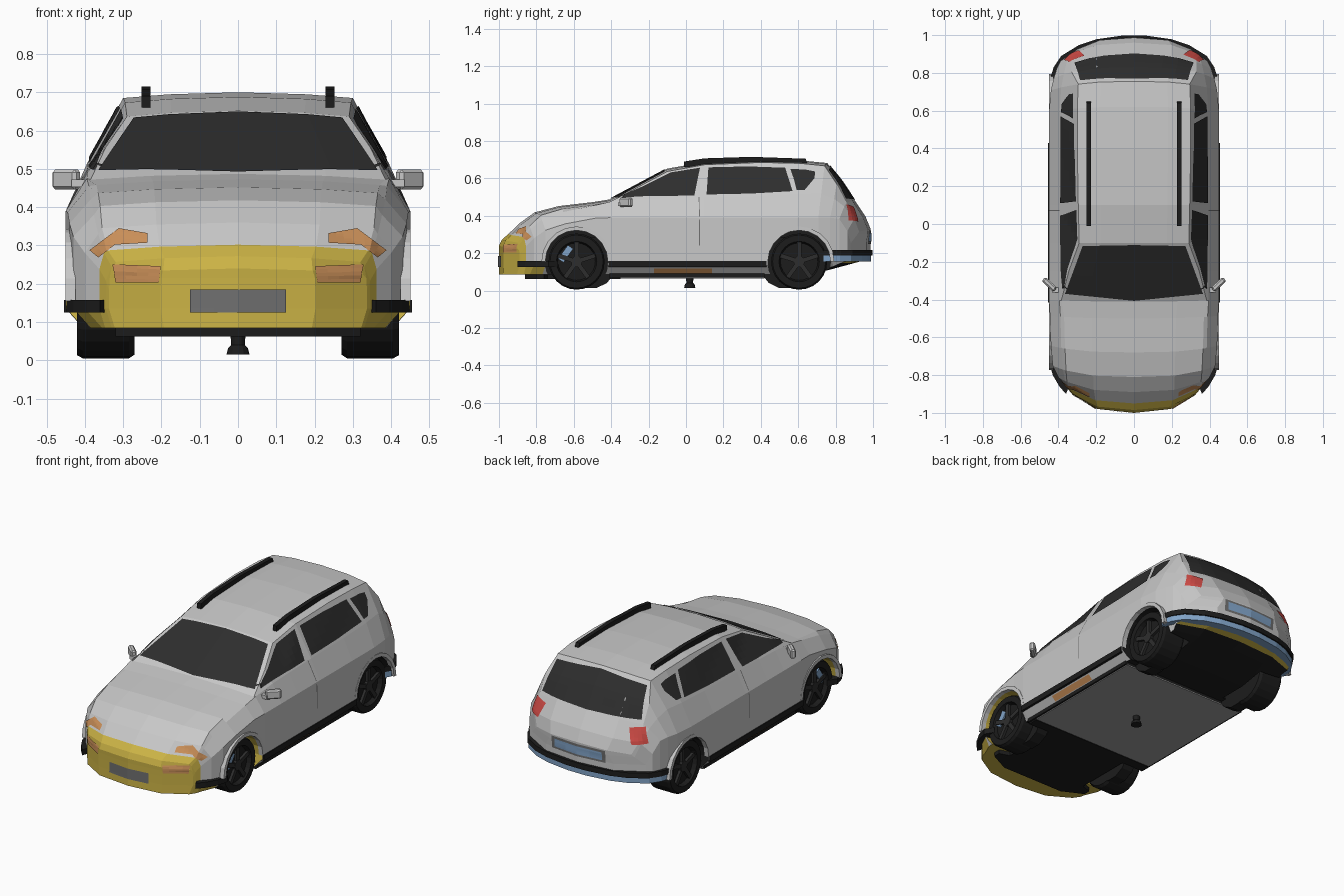
import bpy, bmesh, math
from mathutils import Vector, Matrix
from mathutils.bvhtree import BVHTree

if "Cube" in bpy.data.objects:
    bpy.data.objects.remove(bpy.data.objects["Cube"])


def material(name, *rgb):
    m = bpy.data.materials.new(name)
    m.use_nodes = True
    m.diffuse_color = (*rgb, 1)
    m.node_tree.nodes["Principled BSDF"].inputs["Base Color"].default_value = (*rgb, 1)
    return m


PAINT = material("silver paint", .58, .58, .58)
YELLOW = material("yellow bumper", .6, .45, .06)
BLACK = material("black trim", .012, .012, .012)
PANEL = material("mid grey", .16, .16, .16)
FLOOR = material("underside grey", .34, .34, .34)
GLASS = material("dark glass", .027, .027, .027)
ORANGE = material("orange lamp", .6, .28, .1)
RED = material("red lamp", .62, .07, .06)
BLUE = material("blue trim", .22, .37, .58)
BODY_COLOURS = (PAINT, YELLOW, BLACK)
BOTH = (1, -1)


def make(name, bm, *mats, recalc=True):
    if recalc:
        bmesh.ops.recalc_face_normals(bm, faces=bm.faces)
    mesh = bpy.data.meshes.new(name)
    bm.to_mesh(mesh)
    bm.free()
    for m in mats:
        mesh.materials.append(m)
    ob = bpy.data.objects.new(name, mesh)
    bpy.context.collection.objects.link(ob)
    return ob


def flat(u, v, depth):
    return (u, v, depth)


def upright(u, v, depth):
    return (depth, u, v)


def prism(name, outline, place, start, end, mat):
    """Extrude a flat outline between two depths."""
    bm = bmesh.new()
    lo, hi = [[bm.verts.new(place(u, v, d)) for u, v in outline] for d in (start, end)]
    bm.faces.new(lo)
    bm.faces.new(hi)
    for i in range(len(lo)):
        bm.faces.new((lo[i - 1], lo[i], hi[i], hi[i - 1]))
    return make(name, bm, mat)


def lathe(name, profile, axis, centre, *mats, segs=24):
    """Spin (radius, offset) pairs about the x or z axis."""
    bm = bmesh.new()
    rings = []
    for radius, offset in profile:
        ring = []
        for k in range(segs):
            c, s = [radius * f(math.tau * k / segs) for f in (math.cos, math.sin)]
            p = (offset, c, s) if axis == "x" else (c, s, offset)
            ring.append(bm.verts.new(Vector(centre) + Vector(p)))
        rings.append(ring)
    for p, q in zip(rings, rings[1:]):
        for k in range(segs):
            bm.faces.new((p[k - 1], p[k], q[k], q[k - 1]))
    bm.faces.new(rings[0])
    bm.faces.new(rings[-1])
    return make(name, bm, *mats)


# Body sections: y, half width, belt height, roof or hood half width, centre height
SECTIONS = [
    (-1, .337, .215, .325, .24), (-.985, .345, .245, .32, .272), (-.95, .362, .28, .34, .302),
    (-.89, .4, .33, .355, .36), (-.81, .43, .38, .36, .418), (-.68, .44, .42, .365, .452),
    (-.5, .445, .455, .37, .473), (-.41, .45, .475, .385, .487), (-.25, .45, .49, .345, .572),
    (-.1, .45, .495, .29, .652), (.1, .45, .5, .295, .688), (.4, .45, .505, .3, .7),
    (.62, .45, .515, .3, .695), (.755, .44, .52, .295, .682), (.835, .425, .49, .33, .585),
    (.9, .41, .45, .33, .485), (.96, .39, .375, .33, .395), (.987, .36, .3, .3, .33)]
CROWN = .015


def bowed(x, z, y, width):
    """Sections curve in plan, more strongly toward the ends of the car."""
    return Vector((x, y - .11 * y ** 3 * (abs(x) / width) ** 3, z))


def half_section(y, width, belt, top, height):
    floor = .085 + max(0, .27 * (y - .67))
    sill = width - (.045 if abs(y) < .9 else .015)
    edge = height - CROWN
    points = [(0, floor), (.6 * sill, floor), (sill, floor), (width, floor + .05),
              (width, min(.39, .85 * belt)), (max(.875 * width, top + .01), belt),
              (top, edge), (.6 * top, edge + .65 * CROWN), (0, height)]
    return [bowed(x, z, y, width) for x, z in points]


def flip(p):
    return Vector((-p.x, p.y, p.z))


body = bmesh.new()
halves = [half_section(*s) for s in SECTIONS]
rings = [[body.verts.new(p) for p in h + [flip(q) for q in h[-2:0:-1]]] for h in halves]
for k, (a, b) in enumerate(zip(rings, rings[1:])):
    for i in range(len(a)):
        body.faces.new((a[i - 1], a[i], b[i], b[i - 1])).material_index = 1 if k < 2 else 0

# Curved nose and tail faces
for index, colour in ((0, 1), (-1, 0)):
    y, width = SECTIONS[index][:2]
    rows = []
    for level, p in enumerate(halves[index][2:7]):
        row = []
        for t, rise in ((-1, 0), (-.6, .65), (0, 1), (.6, .65), (1, 0)):
            z = p.z + (rise * CROWN if level == 4 else 0)
            row.append(body.verts.new(bowed(p.x * t, z, y, width)))
        rows.append(row)
    for r, q in zip(rows, rows[1:]):
        for i in range(4):
            body.faces.new((r[i], r[i + 1], q[i + 1], q[i])).material_index = colour
bmesh.ops.remove_doubles(body, verts=body.verts, dist=.0005)
bmesh.ops.recalc_face_normals(body, faces=body.faces)

# Underside and sill colours
for f in body.faces:
    c = f.calc_center_median()
    if f.normal.z < -.3 and c.z < .2:
        if c.y < -.72 or c.y > .87:
            f.material_index = 1
        elif f.normal.z < -.85:
            f.material_index = 2
tree = BVHTree.FromBMesh(body)
shell = make("body_shell", body, *BODY_COLOURS)

# Wheel arches, with a yellow liner at the front
WHEELS = {"front": -.585, "rear": .605}
AXLE = .155
cutters = []
for end, wy in WHEELS.items():
    for s in BOTH:
        cutter = lathe("arch_cutter", [(.168, .25 * s), (.168, .6 * s)], "x", (0, wy, AXLE),
                       *BODY_COLOURS, segs=20)
        cutter.hide_render = True
        for p in cutter.data.polygons:
            p.material_index = 1 if end == "front" and len(p.vertices) == 4 else 2
        mod = shell.modifiers.new("arch", "BOOLEAN")
        mod.operation, mod.solver, mod.object = "DIFFERENCE", "EXACT", cutter
        cutters.append(cutter)
bpy.context.view_layer.update()
cut = bpy.data.meshes.new_from_object(shell.evaluated_get(bpy.context.evaluated_depsgraph_get()))
shell.modifiers.clear()
shell.data = cut
for cutter in cutters:
    bpy.data.objects.remove(cutter)


def refine(line, n):
    out = [Vector(a).lerp(Vector(b), k / n) for a, b in zip(line, line[1:]) for k in range(n)]
    return out + [Vector(line[-1])]


def plate(name, lower, upper, axis, mat, sides=(1,), steps=4, rows=5, lift=.004):
    """Lay a thin plate on the body, seen from the side, front, back or top."""
    for s in sides:
        ray = Vector({"side": (-s, 0, 0), "front": (0, 1, 0), "back": (0, -1, 0), "top": (0, 0, -1)}[axis])
        bm = bmesh.new()
        grid = []
        for r in range(rows + 1):
            row = []
            for a, b in zip(refine(lower, steps), refine(upper, steps)):
                u, v = a.lerp(b, r / rows)
                p = Vector((0, u, v) if axis == "side" else (u * s, v, 0) if axis == "top" else (u * s, 0, v))
                hit, normal = tree.ray_cast(p - ray * 2, ray)[:2]
                if hit is None:
                    hit, normal = tree.find_nearest(p - ray)[:2]
                row.append(bm.verts.new(hit + normal * lift))
            grid.append(row)
        for p, q in zip(grid, grid[1:]):
            for i in range(len(p) - 1):
                f = bm.faces.new((p[i], p[i + 1], q[i + 1], q[i]))
                f.normal_update()
                if f.normal.dot(ray) > 0:
                    f.normal_flip()
        prefix = "" if len(sides) == 1 else "left_" if s > 0 else "right_"
        make(prefix + name, bm, mat, recalc=False)


def box(x, low, high):
    return [(-x, low), (x, low)], [(-x, high), (x, high)]


# Glass
plate("windshield", [(-.365, -.368), (0, -.405), (.365, -.368)],
      [(-.272, -.115), (0, -.11), (.272, -.115)], "top", GLASS, steps=6)
plate("rear_window", [(-.315, .49), (0, .485), (.315, .49)],
      [(-.285, .645), (0, .668), (.285, .645)], "back", GLASS)
plate("front_side_window", [(-.375, .493), (-.23, .502), (-.08, .504), (.045, .507)],
      [(-.36, .5), (-.23, .555), (-.08, .63), (.075, .655)], "side", GLASS, BOTH)
plate("rear_side_window", [(.11, .512), (.35, .517), (.57, .53)],
      [(.12, .657), (.33, .662), (.53, .655)], "side", GLASS, BOTH)
plate("quarter_window", [(.575, .6), (.592, .535), (.635, .537), (.687, .6)],
      [(.558, .648), (.6, .647), (.64, .645), (.69, .635)], "side", GLASS, BOTH)
plate("door_seam", [(.07, .24), (.075, .24)], [(.068, .5), (.073, .5)], "side", PANEL, BOTH, 1, 8, .002)
plate("sill_insert", *[[(-.17, z), (.14, z)] for z in (.094, .12)], "side", ORANGE, BOTH)

# Lamps and number plates
plate("headlight", [(.235, .305), (.32, .3), (.362, .268)],
      [(.235, .33), (.31, .343), (.385, .287)], "front", ORANGE, BOTH)
plate("fog_light", [(.205, .203), (.318, .203)], [(.2, .245), (.325, .25)], "front", ORANGE, BOTH)
plate("taillight", [(.295, .368), (.368, .375)], [(.262, .447), (.342, .46)], "back", RED, BOTH)
plate("front_plate", *box(.125, .125, .185), "front", PANEL)
plate("rear_plate_frame", *box(.17, .25, .32), "back", PANEL, lift=.003)
plate("rear_plate", *box(.15, .262, .308), "back", BLUE, lift=.005)


def band(line, outer, inner):
    """Strip between two scaled copies of a plan line."""
    return [(x * outer, y * outer) for x, y in line] + [(x * inner, y * inner) for x, y in reversed(line)]


def mirrored(line, s):
    return [(x * s, y) for x, y in line]


def symmetric(line):
    return line + mirrored(line[::-1], -1)


# Rear bumper strips
rear = symmetric([(.442, .775), (.425, .83), (.385, .89), (.29, .948), (.2, .978), (.06, .998)])
prism("rear_black_strip", band(rear, 1, .95), flat, .187, .217, BLACK)
prism("rear_blue_strip", band(rear, .992, .94), flat, .155, .187, BLUE)

# Underbody trays
front_tray = [(.2, -.86), (.32, -.8), (.32, -.76), (.26, -.74), (.26, -.41), (.4, -.41), (.4, -.35)]
prism("front_tray", symmetric(front_tray), flat, .062, .09, BLACK)
prism("middle_tray_rim", symmetric([(.41, -.41), (.41, .42)]), flat, .07, .092, BLACK)
prism("middle_tray", symmetric([(.4, -.35), (.4, .42)]), flat, .065, .08, FLOOR)

NOSE = [(.448, -.735), (.43, -.8), (.395, -.86), (.36, -.9)]
SILL = [(.43, -.415), (.455, -.415), (.455, .43), (.43, .43)]
RAIL = [(-.01, .66), (-.01, .69), (.1, .707), (.35, .715), (.64, .705), (.65, .675)]
TYRE = [(.1, .27), (.14, .27), (.15, .285), (.15, .405), (.142, .42), (.108, .42), (.1, .395)]
for s in BOTH:
    side = "left_" if s > 0 else "right_"
    # Side mouldings and roof rail
    prism(side + "front_strip", band(mirrored(NOSE, s), 1, .93), flat, .125, .157, BLACK)
    prism(side + "side_moulding", mirrored(SILL, s), flat, .125, .157, BLACK)
    prism(side + "roof_rail", RAIL, upright, s * .228, s * .252, BLACK)

    # Door mirror and its arm
    bm = bmesh.new()
    bmesh.ops.create_cube(bm, size=1, matrix=Matrix.Translation((s * .448, -.32, .472))
                          @ Matrix.Rotation(s * .75, 4, "Z") @ Matrix.Diagonal((.085, .03, .052, 1)))
    bmesh.ops.bevel(bm, geom=bm.edges[:], offset=.008, segments=1, affect="EDGES")
    bmesh.ops.create_cube(bm, size=1, matrix=Matrix.Translation((s * .41, -.35, .462))
                          @ Matrix.Diagonal((.05, .025, .02, 1)))
    make(side + "mirror", bm, PAINT)

    for end, wy in WHEELS.items():
        name = side + end
        # Tyre, hub and spokes
        lathe(name + "_tyre", [(r, h * s) for r, h in TYRE], "x", (0, wy, AXLE), BLACK)
        lathe(name + "_hub", [(.03, .39 * s), (.03, .412 * s)], "x", (0, wy, AXLE), GLASS, segs=12)
        bm = bmesh.new()
        for k in range(5):
            bmesh.ops.create_cube(bm, size=1, matrix=Matrix.Translation((s * .402, wy, AXLE))
                                  @ Matrix.Rotation(math.tau * k / 5, 4, "X")
                                  @ Matrix.Translation((0, 0, .062)) @ Matrix.Diagonal((.016, .024, .09, 1)))
        make(name + "_spokes", bm, GLASS)
        # Inner housing, set toward the middle of the car
        inner = wy - math.copysign(.075, wy)
        lathe(name + "_housing", [(.14, .27 * s), (.14, .34 * s)], "x", (0, inner, .15), BLACK, segs=14)
        # Arch lip
        turns = [math.pi * t / 10 for t in range(11)]
        arc = [(.188 * math.cos(t), .188 * math.sin(t)) for t in turns]
        lip = [(wy + u, AXLE + v) for u, v in band(arc, 1, .89)]
        prism(name + "_arch_lip", lip, upright, s * .425, s * .451, PAINT)

    # Blue guard behind the front spokes
    bm = bmesh.new()
    bmesh.ops.create_cube(bm, size=1, matrix=Matrix.Translation((s * .398, WHEELS["front"], AXLE))
                          @ Matrix.Rotation(.95, 4, "X") @ Matrix.Translation((0, 0, .072))
                          @ Matrix.Diagonal((.012, .09, .035, 1)))
    make(side + "front_brake_guard", bm, BLUE)

# Underside knob
lathe("underside_knob", [(.02, .075), (.018, .04), (.026, .032), (.03, .015)], "z", (0, .02, 0), BLACK, segs=12)
